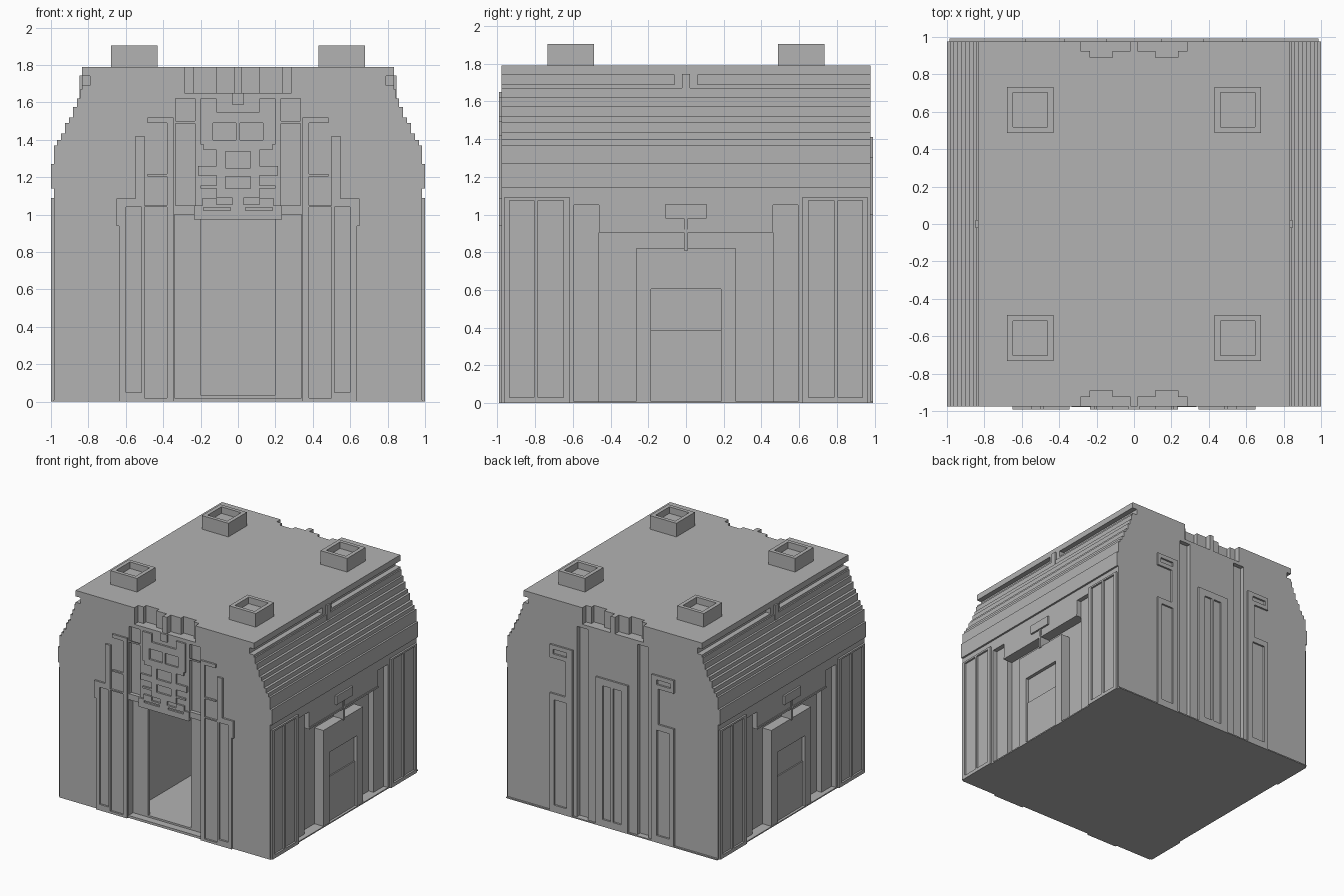
import bpy
import bmesh

cube = bpy.data.objects.get("Cube")
if cube:
    bpy.data.objects.remove(cube, do_unlink=True)

stone = bpy.data.materials.new("warm_grey_stone")
stone.use_nodes = True
GREY = (0.45, 0.45, 0.45, 1)
stone.diffuse_color = GREY
stone.node_tree.nodes["Principled BSDF"].inputs["Base Color"].default_value = GREY

WALL_X, WALL_Y, TRIM = 0.984, 0.977, 0.0155


def finish(name, bm):
    bmesh.ops.recalc_face_normals(bm, faces=bm.faces)
    mesh = bpy.data.meshes.new(name)
    bm.to_mesh(mesh)
    bm.free()
    mesh.materials.append(stone)
    obj = bpy.data.objects.new(name, mesh)
    bpy.context.collection.objects.link(obj)
    return obj


def add_box(bm, x0, x1, y0, y1, z0, z1):
    verts = bmesh.ops.create_cube(bm, size=1)["verts"]
    for v in verts:
        v.co = (x1 if v.co.x > 0 else x0, y1 if v.co.y > 0 else y0, z1 if v.co.z > 0 else z0)


def boxes(name, items):
    bm = bmesh.new()
    for item in items:
        add_box(bm, *item)
    return finish(name, bm)


def cut(obj, items):
    """Subtract a group of boxes from an object."""
    cutter = boxes("cutter", items)
    cutter.hide_render = True
    mod = obj.modifiers.new("cut", "BOOLEAN")
    mod.operation, mod.solver, mod.object, mod.use_self = "DIFFERENCE", "EXACT", cutter, True
    deps = bpy.context.evaluated_depsgraph_get()
    mesh = bpy.data.meshes.new_from_object(obj.evaluated_get(deps))
    obj.modifiers.clear()
    obj.data = mesh
    bpy.data.objects.remove(cutter, do_unlink=True)


def mirror_x(items):
    return items + [(-b, -a, *rest) for a, b, *rest in items]


def mirror_y(items):
    return items + [(a, b, -d, -c, *rest) for a, b, c, d, *rest in items]


def relief(name, place, adds, holes=(), depth=TRIM):
    """Raised plate from mirrored (u0, u1, z0, z1) rectangles less holes."""
    adds, holes = mirror_x(list(adds)), mirror_x(list(holes))
    us = sorted({u for r in adds + holes for u in r[:2]})
    zs = sorted({z for r in adds + holes for z in r[2:]})

    def inside(u, z, rects):
        return any(a < u < b and c < z < d for a, b, c, d in rects)

    bm = bmesh.new()
    for u0, u1 in zip(us, us[1:]):
        for z0, z1 in zip(zs, zs[1:]):
            u, z = (u0 + u1) / 2, (z0 + z1) / 2
            if inside(u, z, adds) and not inside(u, z, holes):
                ring = [(u0, z0), (u1, z0), (u1, z1), (u0, z1)]
                bm.faces.new([bm.verts.new(place(a, b, -0.005)) for a, b in ring])
    bmesh.ops.remove_doubles(bm, verts=bm.verts, dist=1e-5)
    ext = bmesh.ops.extrude_face_region(bm, geom=bm.faces[:])["geom"]
    shift = [b - a for a, b in zip(place(0, 0, -0.005), place(0, 0, depth))]
    bmesh.ops.translate(bm, vec=shift, verts=[g for g in ext if isinstance(g, bmesh.types.BMVert)])
    return finish(name, bm)


def front(u, z, d):
    return (u, -WALL_Y - d, z)


def back(u, z, d):
    return (u, WALL_Y + d, z)


def side(sign):
    return lambda u, z, d: (sign * (WALL_X + d), u, z)


# Main body: stepped gable profile extruded front to back
steps = [(WALL_X, 1.14), (1.0, 1.27), (WALL_X, 1.37), (0.968, 1.40), (0.947, 1.435),
         (0.925, 1.49), (0.904, 1.52), (0.882, 1.575), (0.861, 1.62), (0.845, 1.67),
         (0.834, 1.69), (0.79, 1.74), (0.834, 1.79)]
half, z = [], 0
for x, top in steps:
    half += [(x, z), (x, top)]
    z = top
outline = half + [(-x, z) for x, z in reversed(half)]
bm = bmesh.new()
face = bm.faces.new([bm.verts.new((x, -WALL_Y, z)) for x, z in outline])
ext = bmesh.ops.extrude_face_region(bm, geom=[face])["geom"]
bmesh.ops.translate(bm, vec=(0, 2 * WALL_Y, 0),
                    verts=[g for g in ext if isinstance(g, bmesh.types.BMVert)])
body = finish("main_body", bm)

# Side doorway recesses and flanking grooves
cut(body, mirror_x([(0.90, 1.1, -0.46, 0.46, 0.01, 0.905)]))
cut(body, mirror_x(mirror_y([(0.945, 1.1, 0.46, 0.595, 0.01, 1.05)])))
# Roof edge notches and tall grooves, front and back
cut(body, mirror_y(mirror_x([(0.02, 0.285, 0.925, 1.1, 1.65, 1.9)])))
cut(body, mirror_y(mirror_x([(0.115, 0.235, 0.89, 1.1, 1.65, 1.9)])))
cut(body, mirror_x([(0.23, 0.335, 0.94, 1.1, 0.01, 1.62),
                    (0.23, 0.335, -1.1, -0.945, 1.05, 1.62)]))
# Hall, entrance recess and entrance opening
cut(body, [(-0.345, 0.345, -0.89, 0.88, 0.035, 1.0)])
cut(body, [(-0.34, 0.34, -1.1, -0.915, 0.02, 1.0)])
cut(body, [(-0.2, 0.2, -1.0, -0.8, 0.035, 0.975)])

boxes("base_plinth", [(-0.986, 0.986, -WALL_Y, 0.9925, 0, 0.01)])

# Roof vents: open square boxes
for sx in (-1, 1):
    for sy in (-1, 1):
        cx, cy = sx * 0.555, sy * 0.61
        vent = boxes("roof_vent", [(cx - 0.124, cx + 0.124, cy - 0.123, cy + 0.123, 1.78, 1.905)])
        cut(vent, [(cx - 0.092, cx + 0.092, cy - 0.092, cy + 0.092, 1.85, 2)])

# Front side frames with inset panels
relief("front_side_frames", front,
       [(0.345, 0.635, 0, 0.94), (0.345, 0.65, 0.94, 1.085), (0.50, 0.547, 1.085, 1.42),
        (0.345, 0.38, 1.085, 1.52), (0.38, 0.483, 1.49, 1.52), (0.38, 0.483, 1.205, 1.217)],
       [(0.38, 0.50, 0.02, 1.04), (0.515, 0.60, 0.05, 1.04), (0.38, 0.50, 1.05, 1.205)])
relief("front_groove_bars", front, [(0.23, 0.335, 1.487, 1.5)], depth=0.002)

# Front lattice above the entrance
relief("front_lattice", front,
       [(0, 0.2, 1.375, 1.62), (0, 0.115, 1.09, 1.375), (0.1, 0.215, 1.21, 1.26),
        (0.1, 0.2, 1.14, 1.155), (0.1, 0.185, 1.345, 1.375), (0, 0.19, 1.05, 1.09),
        (0, 0.235, 0.975, 1.05)],
       [(0, 0.115, 1.55, 1.62), (0.012, 0.135, 1.40, 1.49), (0, 0.068, 1.25, 1.337),
        (0, 0.068, 1.14, 1.205), (0.04, 0.185, 1.022, 1.038), (0.03, 0.115, 1.055, 1.09)])
boxes("front_keystone", [(-0.03, 0.03, -0.9925, -0.95, 1.585, 1.65)])
boxes("lattice_post", [(-0.03, 0.03, -0.9925, -0.97, 0.975, 1.09)])

# Back panels
relief("back_center_panel", back, [(0, 0.15, 0.01, 1.25)], [(0.012, 0.085, 0.06, 1.19)])
relief("back_side_panels", back,
       [(0.37, 0.58, 0.01, 1.0), (0.37, 0.435, 1.0, 1.41), (0.435, 0.58, 1.30, 1.41)],
       [(0.42, 0.54, 0.06, 0.95), (0.42, 0.55, 1.335, 1.375)])

# Side walls, the same on both sides
for s, label in ((1, "left"), (-1, "right")):
    def span(x0, x1, *rest):
        return (*sorted((s * x0, s * x1)), *rest)

    relief(label + "_corner_panels", side(s), [(0.615, 0.965, 0, 1.09)],
           [(0.65, 0.785, 0.03, 1.075), (0.805, 0.935, 0.03, 1.075)])
    relief(label + "_sign", side(s), [(0, 0.108, 0.98, 1.055)])
    boxes(label + "_sign_post", [span(0.89, 0.992, -0.01, 0.01, 0.81, 0.99)])
    boxes(label + "_ledge", [span(0.89, 0.99, -0.46, 0.46, 0.905, 0.92)])
    # Door block with a recessed door in two leaves
    block = boxes(label + "_door_block", [span(0.88, 0.984, -0.265, 0.265, 0, 0.82)])
    cut(block, [span(0.955, 1.1, -0.185, 0.185, -0.1, 0.605)])
    boxes(label + "_lower_door", [span(0.94, 0.965, -0.185, 0.185, 0, 0.385)])
    # Clip across the eave groove
    boxes(label + "_eave_clip", [span(0.75, 0.834, -0.06, 0.06, 1.66, 1.75),
                                 span(0.75, 0.848, -0.022, 0.022, 1.62, 1.745)])
